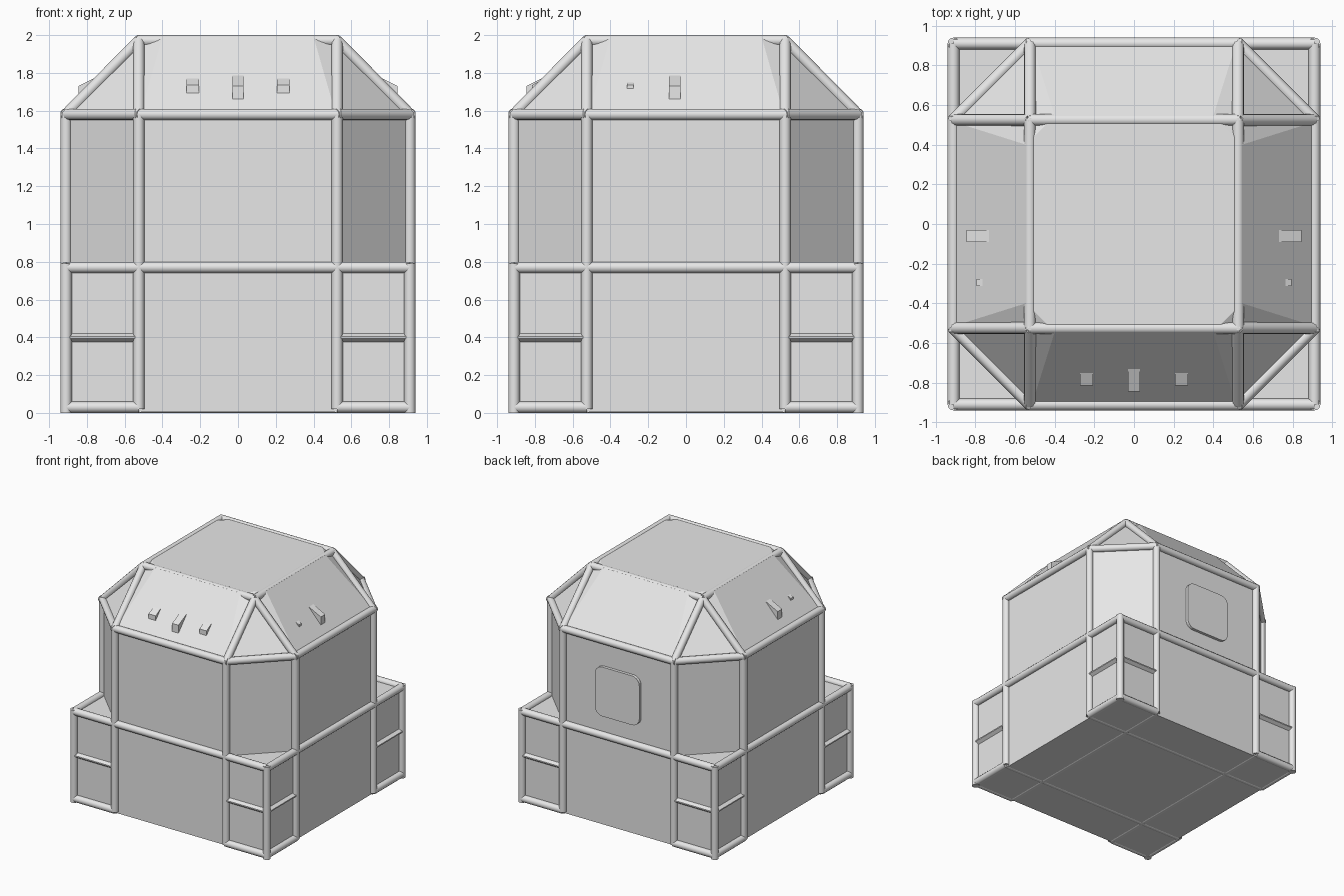
import bpy, bmesh, math
from mathutils import Vector, Matrix

if "Cube" in bpy.data.objects:
    bpy.data.objects.remove(bpy.data.objects["Cube"])

grey = bpy.data.materials.new("light_grey")
grey.diffuse_color = (0.8, 0.8, 0.8, 1)
grey.use_nodes = True
grey.node_tree.nodes["Principled BSDF"].inputs["Base Color"].default_value = grey.diffuse_color

S, C, R = 0.91, 0.525, 0.03      # half width, panel half width, tube radius
Z_MID, Z_EAVE, Z_TOP = 0.77, 1.58, 1.97


def finish(name, bm):
    bmesh.ops.recalc_face_normals(bm, faces=bm.faces)
    me = bpy.data.meshes.new(name)
    bm.to_mesh(me)
    bm.free()
    me.materials.append(grey)
    ob = bpy.data.objects.new(name, me)
    bpy.context.collection.objects.link(ob)
    return ob


def hull(name, points):
    bm = bmesh.new()
    for p in points:
        bm.verts.new(p)
    res = bmesh.ops.convex_hull(bm, input=bm.verts)
    loose = [v for v in bm.verts if not v.link_faces]
    bmesh.ops.delete(bm, geom=loose, context='VERTS')
    bmesh.ops.dissolve_limit(bm, angle_limit=0.01, verts=bm.verts, edges=bm.edges)
    return finish(name, bm)


def tubes(name, segments):
    """Round tubes along segments, repeated on all four sides."""
    bm = bmesh.new()
    for k in range(4):
        turn = Matrix.Rotation(k * math.pi / 2, 4, 'Z')
        for a, b in segments:
            a, b = turn @ Vector(a), turn @ Vector(b)
            d = b - a
            m = Matrix.Translation((a + b) / 2) @ d.to_track_quat('Z', 'Y').to_matrix().to_4x4()
            bmesh.ops.create_cone(bm, cap_ends=True, segments=12, radius1=R, radius2=R,
                                  depth=d.length, matrix=m)
    for f in bm.faces:
        f.smooth = len(f.verts) == 4
    return finish(name, bm)


def signs(x, y, z):
    return [(sx * x, sy * y, z) for sx in (-1, 1) for sy in (-1, 1)]


def octagon(a, b, z):
    return signs(a, b, z) + signs(b, a, z)


# Main shells
P = S - 0.005
hull("lower_body", signs(P, P, 0.005) + signs(P, P, Z_MID))
hull("upper_body", octagon(C, P, Z_MID - 0.02) + octagon(C, P, Z_EAVE + 0.01))
hull("roof", octagon(C - 0.01, S, 1.59) + octagon(0.40, 0.545, 1.992) + signs(0.53, 0.53, 1.945))

# Tubular frame (front side given, turned to four sides)
tubes("lower_frame", [
    ((-S, -S, Z_MID), (S, -S, Z_MID)),
    ((S, -S, 0), (S, -S, Z_MID + 0.02)),
    ((C, -S, R), (S, -S, R)),
    ((-S, -S, R), (-C, -S, R)),
])
tubes("upper_frame", [
    ((C, -S, 0.02), (C, -S, Z_EAVE)),
    ((-C, -S, 0.02), (-C, -S, Z_EAVE)),
    ((-C - 0.02, -S, Z_EAVE), (C + 0.02, -S, Z_EAVE)),
    ((C - 0.01, -S - 0.01, Z_EAVE), (S + 0.01, -C + 0.01, Z_EAVE)),
])
tubes("roof_frame", [
    ((C, -S, Z_EAVE), (C, -C, Z_TOP)),
    ((-C, -S, Z_EAVE), (-C, -C, Z_TOP)),
    ((-C - 0.01, -C, Z_TOP), (C + 0.01, -C, Z_TOP)),
])
tubes("floor_strips", [((-S, -C, R), (S, -C, R))])

# Ledges across the corner boxes
for k in range(4):
    for s in (-1, 1):
        ob = hull("corner_ledge", [(s * x, -y, z) for x in (0.53, 0.89)
                                   for y, z in ((0.89, 0.365), (0.932, 0.395),
                                                (0.932, 0.405), (0.89, 0.43))])
        ob.rotation_euler.z = k * math.pi / 2


# Hooded roof lamps: centre along the side, half width, size, quarter turn
def lamp(name, x, w, prof, k, taper=1.0):
    pts = [(x + s * w * (taper if i else 1), -y, z) for s in (-1, 1)
           for i, (y, z) in enumerate(prof)]
    hull(name, pts).rotation_euler.z = k * math.pi / 2


big = ((0.845, 1.66), (0.845, 1.73), (0.725, 1.79), (0.72, 1.70))
small = ((0.815, 1.69), (0.815, 1.735), (0.75, 1.77), (0.75, 1.70))
tiny = ((0.795, 1.71), (0.795, 1.735), (0.765, 1.75), (0.765, 1.72))
lamp("front_lamp", 0, 0.03, big, 0)
for s in (-1, 1):
    lamp("front_side_lamp", s * 0.24, 0.033, small, 0)
    lamp("side_lamp", -s * 0.06, 0.03, big, s)
    lamp("side_stud", -s * 0.295, 0.018, tiny, s)

# Rounded hatch on the back
bm = bmesh.new()
bmesh.ops.create_cube(bm, size=1, matrix=Matrix.Translation((0, 0.91, 1.15))
                      @ Matrix.Diagonal((0.42, 0.04, 0.42, 1)))
corners = [e for e in bm.edges if abs((e.verts[0].co - e.verts[1].co).y) > 0.01]
bmesh.ops.bevel(bm, geom=corners, offset=0.07, segments=5, profile=0.5, affect='EDGES')
finish("back_hatch", bm)
